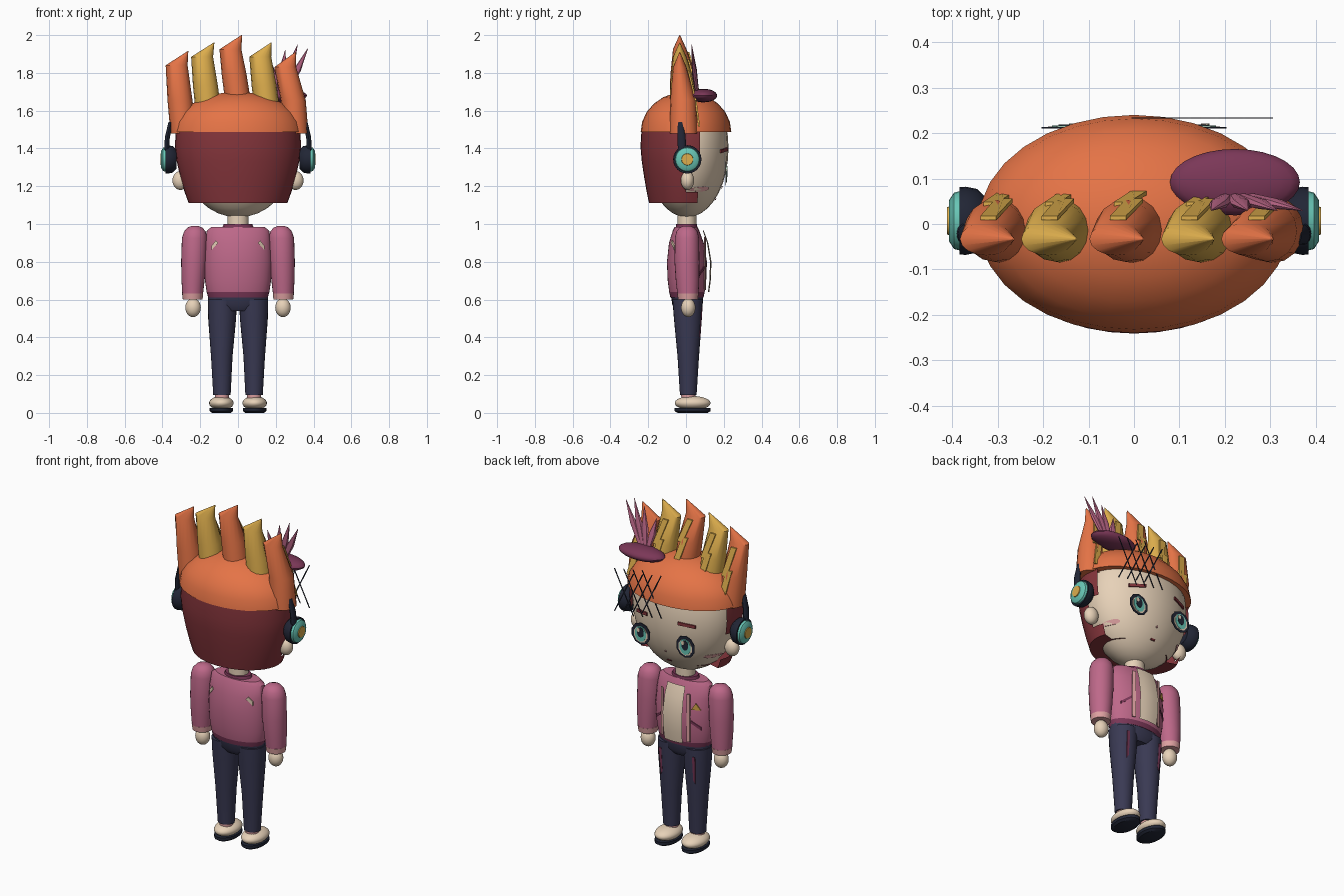
import bpy
import math
from math import sin, cos, pi, sqrt

if "Cube" in bpy.data.objects:
    bpy.data.objects.remove(bpy.data.objects["Cube"])


def material(name, rgb):
    m = bpy.data.materials.new(name)
    m.use_nodes = True
    col = [(c / 255) ** 2.2 for c in rgb] + [1]
    m.diffuse_color = col
    m.node_tree.nodes["Principled BSDF"].inputs["Base Color"].default_value = col
    return m


orange = material("orange", (228, 115, 72))
yellow = material("yellow", (220, 172, 78))
red = material("dark red", (132, 56, 62))
skin = material("skin", (232, 210, 184))
mauve = material("mauve", (188, 104, 136))
plum = material("plum", (122, 58, 88))
navy = material("navy", (60, 60, 84))
ink = material("ink", (38, 42, 56))
teal = material("teal", (104, 196, 180))
pink = material("pink", (222, 160, 160))


def make(name, verts, faces, mats, smooth=True):
    me = bpy.data.meshes.new(name)
    me.from_pydata(verts, [], faces)
    me.update()
    ob = bpy.data.objects.new(name, me)
    bpy.context.collection.objects.link(ob)
    for m in mats:
        me.materials.append(m)
    if smooth:
        bpy.ops.object.select_all(action="DESELECT")
        ob.select_set(True)
        bpy.context.view_layer.objects.active = ob
        bpy.ops.object.shade_smooth_by_angle(angle=math.radians(35))
    return ob


def loft(name, rings, *mats, n=24, keep=None):
    """Skin elliptical rings (cx, cy, z, rx, ry); keep(x, y, z) filters faces."""
    verts = [(cx + rx * cos(2 * pi * i / n), cy + ry * sin(2 * pi * i / n), z)
             for cx, cy, z, rx, ry in rings for i in range(n)]
    faces = [(k * n + i, k * n + (i + 1) % n, (k + 1) * n + (i + 1) % n, (k + 1) * n + i)
             for k in range(len(rings) - 1) for i in range(n)]
    if keep:
        faces = [f for f in faces if keep(*[sum(verts[v][a] for v in f) / 4 for a in range(3)])]
    else:
        faces += [tuple(reversed(range(n))), tuple(range(len(verts) - n, len(verts)))]
    return make(name, verts, faces, mats)


def ball(name, c, r, mat, low=-1.0, high=1.0, n=28, steps=12):
    """Ellipsoid, optionally cut flat at a low or high fraction of its height."""
    a, b = math.asin(low), math.asin(high)
    angles = [a + (b - a) * k / steps for k in range(steps + 1)]
    rings = [(c[0], c[1], c[2] + r[2] * sin(t), r[0] * max(cos(t), .01), r[1] * max(cos(t), .01))
             for t in angles]
    return loft(name, rings, mat, n=n)


def plate(name, pts, surf, mat, t=.005):
    """Thin plate with outline (x, z) laid on the surface y = surf(x, z)."""
    n = len(pts)
    verts = [(x, surf(x, z) + d, z) for d in (0, t) for x, z in pts]
    faces = [tuple(range(n)), tuple(reversed(range(n, 2 * n)))]
    faces += [(i, i + n, (i + 1) % n + n, (i + 1) % n) for i in range(n)]
    return make(name, verts, faces, [mat], smooth=False)


def oval(cx, cz, rx, rz, n=10):
    return [(cx + rx * cos(2 * pi * (i + .5) / n), cz + rz * sin(2 * pi * (i + .5) / n)) for i in range(n)]


def bar(cx, cz, w, h, slant=0):
    return [(cx - w, cz - h - slant), (cx + w, cz - h + slant), (cx + w, cz + h + slant), (cx - w, cz + h - slant)]


def face_y(x, z):
    return .006 + .22 * sqrt(max(0, 1 - (x / .31) ** 2 - ((z - 1.4) / .365) ** 2))


def chest_y(x, z):
    return .004 + .106 * sqrt(max(0, 1 - (x / .18) ** 2))


# Head, neck and cap
ball("head", (0, .005, 1.4), (.31, .22, .365), skin, high=.5)
loft("neck", [(0, .005, .95, .055, .05), (0, .005, 1.08, .055, .05)], skin)
ball("cap", (0, 0, 1.487), (.343, .24, .213), orange, low=0, n=32, steps=6)


# Hair shell with a stepped front edge
def hair_edge(x, y, z):
    return y < (.085 if z > 1.32 else .055 if z < 1.17 else 0)


loft("hair", [(0, 0, 1.112, .02, .02), (0, 0, 1.112, .2, .14), (0, 0, 1.112, .262, .196),
              (0, 0, 1.17, .283, .208), (0, 0, 1.25, .306, .222), (0, 0, 1.33, .324, .234),
              (0, 0, 1.41, .334, .241), (0, 0, 1.49, .33, .236)], red, n=40, keep=hair_edge)

# Crown of bent spikes, each with a lightning plate on the +y side
spikes = [(-.29, 1.48, -.325, 1.84, -.265, 1.915), (-.155, 1.58, -.19, 1.885, -.127, 1.96),
          (0, 1.65, -.04, 1.925, .02, 2.0), (.158, 1.58, .118, 1.885, .175, 1.96),
          (.305, 1.48, .25, 1.83, .305, 1.91)]
for i, (x0, z0, x1, z1, xt, zt) in enumerate(spikes):
    bulge = .015 if i == 4 else 0
    xm, zm = (x0 + x1) / 2 + bulge, (z0 + z1) / 2
    loft(f"spike_{i + 1}", [(x0, -.012, z0, .068, .074), (xm, -.015, zm, .066, .068),
                            (x1, -.033, z1, .058, .036), (xt, -.033, zt, .002, .002)],
         yellow if i % 2 else orange, n=16)
    zig = [(.0, .1), (.035, .1), (.02, .5), (.04, .5), (.02, .95), (-.015, .95), (.0, .6), (-.02, .6)]
    pts = [(x0 + (x1 - x0) * t + u + bulge * t, z0 + (z1 - z0) * t) for u, t in zig]

    def slope(x, z):
        t = (z - z0) / (z1 - z0)
        return .068 - .02 * t - .045 * t * t
    plate(f"spike_bolt_{i + 1}", pts, slope, yellow, .009)

# Small plum hat with feathers
ball("small_hat", (.222, .092, 1.68), (.143, .073, .036), plum)
for i, (x, z) in enumerate([(.37, 1.93), (.315, 1.95), (.25, 1.92), (.17, 1.87)]):
    bx = .25 - i * .015
    loft(f"feather_{i + 1}", [(bx, .06, 1.69, .012, .01), ((bx + x) / 2, .045, (z + 1.69) / 2, .022, .012),
                              (x, .03, z, .001, .001)], mauve, n=8)

# Crossed net strips beside the brow
for i in range(4):
    for s in (-1, 1):
        x, z = .06 + i * .06, 1.53 - i * .012
        d, w = .062 * s, .0035
        plate(f"net_strip_{i + 1}_{'a' if s < 0 else 'b'}",
              [(x - d - w, z - .125), (x - d + w, z - .125), (x + d + w, z + .125), (x + d - w, z + .125)],
              lambda x, z: .232, ink, .002)

# Face details, ears and headphones
plate("nose", oval(0, 1.195, .006, .006), face_y, pink)
plate("mouth", bar(0, 1.13, .014, .004), face_y, red)
for s, side in ((-1, "right"), (1, "left")):
    x = .145 * s
    layers = [("rim", ink, 0, 0, .062, .064), ("white", skin, 0, -.004, .046, .048),
              ("iris", teal, 0, 0, .037, .046), ("pupil", ink, 0, .01, .022, .03),
              ("glint", skin, .012, .022, .01, .012)]
    for k, (part, mat, dx, dz, rx, rz) in enumerate(layers):
        plate(f"eye_{part}_{side}", oval(x + dx, 1.268 + dz, rx, rz),
              lambda x, z, k=k: .21 + .002 * k, mat, .003)
    plate(f"brow_{side}", bar(x, 1.39, .045, .009, -.006 * s), face_y, red, .008)
    plate(f"blush_{side}", oval(.225 * s, 1.185, .028, .013), face_y, pink)
    ball(f"ear_{side}", (.305 * s, .008, 1.23), (.042, .035, .05), skin)
    for part, mat, prof in (("pad", ink, [(.325, .05), (.345, .07), (.37, .075), (.384, .074)]),
                            ("shell", teal, [(.38, .066), (.396, .062), (.407, .045)]),
                            ("button", yellow, [(.4, .034), (.411, .03)])):
        cup = loft(f"headphone_{part}_{side}", [(0, 0, h, r, r) for h, r in prof], mat)
        cup.rotation_euler = (0, s * pi / 2, 0)
        cup.location = (0, .007, 1.342)
    loft(f"headphone_arm_{side}", [(.378 * s, -.02, 1.38, .013, .022), (.374 * s, -.024, 1.46, .013, .022),
                                   (.355 * s, -.028, 1.54, .013, .016)], ink, n=12)

# Jacket with hem, collar and pale shirt panel
body = [(0, .005, .612, .158, .088), (0, .005, .64, .166, .094), (0, .005, .7, .175, .102),
        (0, .005, .8, .18, .106), (0, .002, .9, .174, .092), (0, 0, .965, .165, .07),
        (0, 0, .985, .14, .06)]
jacket = loft("jacket", body, mauve, plum, n=36)
for p in jacket.data.polygons:
    p.material_index = 1 if p.center.z < .635 else 0
loft("collar", [(0, .003, .975, .085, .058), (0, .003, 1.0, .075, .055)], plum)
front = [(x, y + .004, z, rx * 1.02, ry + .02) for x, y, z, rx, ry in body[1:-1]]
loft("shirt_panel", front, skin, n=36, keep=lambda x, y, z: y > 0 and abs(x) < .07)
plate("badge", [(-.145, .84), (-.1, .84), (-.123, .88)], chest_y, yellow)
for s, side in ((-1, "right"), (1, "left")):
    plate(f"pocket_{side}", bar(.122 * s, .75, .025, .008, -.02 * s), chest_y, plum)
    plate(f"lapel_{side}", bar(.085 * s, .79, .009, .14), chest_y, pink)
    plate(f"back_mark_{side}", [(.105 * s, .9), (.14 * s, .862), (.14 * s, .885), (.118 * s, .912)],
          lambda x, z: -.1 * sqrt(1 - (x / .18) ** 2), skin, .006)

# Arms, cuffs and hands
for s, side in ((-1, "right"), (1, "left")):
    loft(f"sleeve_{side}", [(.228 * s, .005, .99, .015, .015), (.228 * s, .005, .982, .038, .038),
                            (.228 * s, .005, .96, .058, .056), (.23 * s, .005, .925, .067, .064),
                            (.234 * s, .005, .8, .067, .066), (.238 * s, .008, .7, .061, .062),
                            (.24 * s, .01, .63, .055, .056)], mauve)
    loft(f"cuff_{side}", [(.24 * s, .01, .632, .056, .057), (.24 * s, .01, .6, .052, .052)], pink)
    ball(f"hand_{side}", (.238 * s, .012, .557), (.041, .038, .05), skin)

# Trousers and shoes
loft("hips", [(0, .008, .54, .1, .06), (0, .008, .57, .155, .08), (0, .006, .62, .16, .086)], navy)
for s, side in ((-1, "right"), (1, "left")):
    loft(f"trouser_leg_{side}", [(.085 * s, .012, .095, .046, .044), (.086 * s, .012, .3, .057, .057),
                                 (.084 * s, .01, .5, .074, .074), (.083 * s, .008, .6, .077, .08)], navy)
    plate(f"leg_stripe_{side}", [(.1 * s, .56), (.118 * s, .56), (.112 * s, .4), (.1 * s, .42)],
          lambda x, z: .012 + .058 + .08 * (z - .4), plum)
    loft(f"sock_{side}", [(.085 * s, .012, .07, .036, .036), (.085 * s, .012, .1, .038, .038)], pink)
    ball(f"shoe_{side}", (.088 * s, .035, .052), (.065, .095, .037), skin, low=-.8)
    loft(f"sole_{side}", [(.088 * s, .035, 0, .05, .08), (.088 * s, .035, .01, .062, .096),
                          (.088 * s, .035, .027, .062, .096)], ink)
